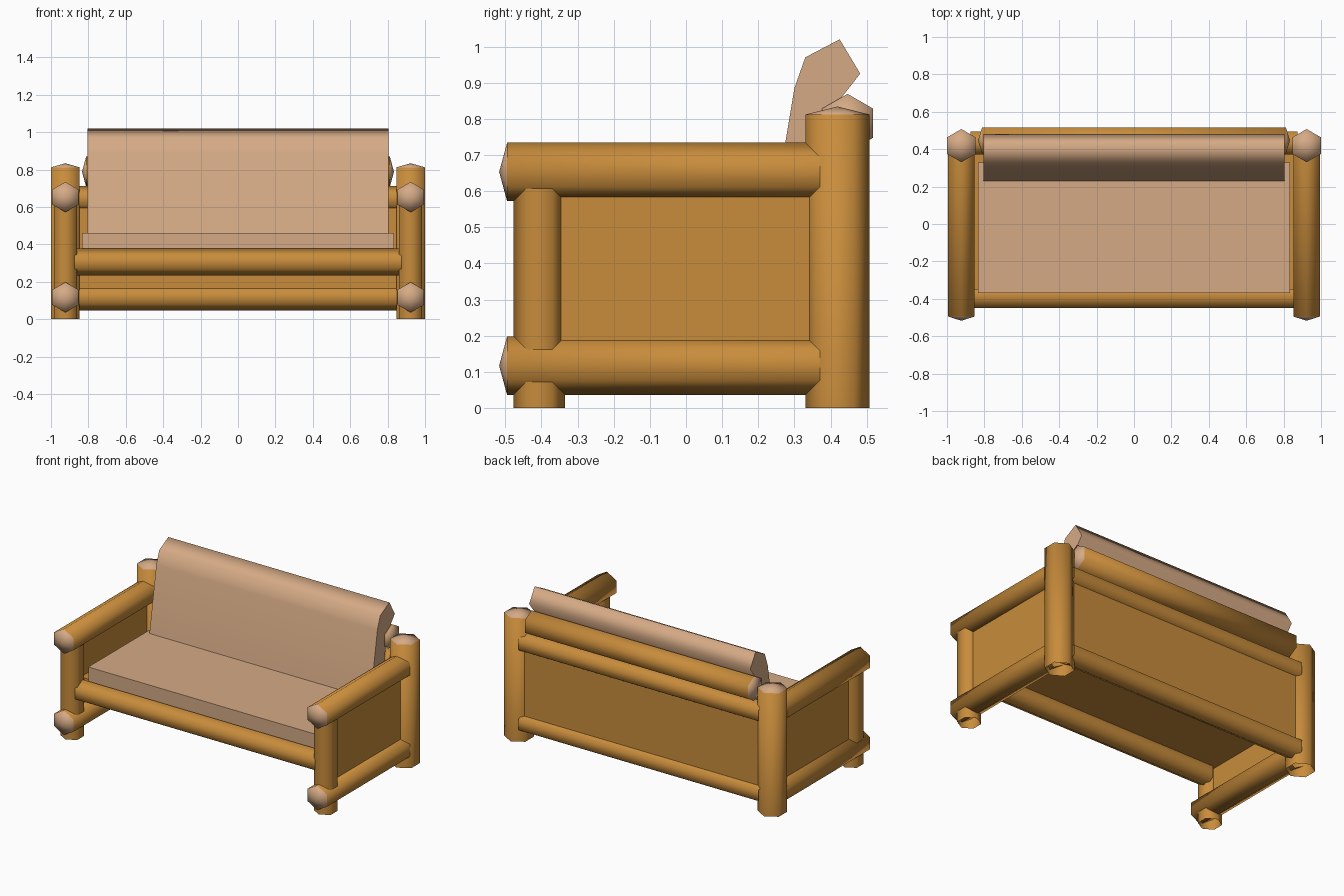
import bpy, math
from mathutils import Vector

if "Cube" in bpy.data.objects:
    bpy.data.objects.remove(bpy.data.objects["Cube"])


def material(name, rgb):
    m = bpy.data.materials.new(name)
    m.diffuse_color = (*rgb, 1)
    m.use_nodes = True
    m.node_tree.nodes["Principled BSDF"].inputs["Base Color"].default_value = m.diffuse_color
    return m


WOOD = material("log_wood", (0.578, 0.262, 0.044))
PALE = material("pale_cushion", (0.665, 0.402, 0.235))


def make(name, verts, faces, mats, pale_faces=()):
    me = bpy.data.meshes.new(name)
    me.from_pydata([tuple(v) for v in verts], [], faces)
    ob = bpy.data.objects.new(name, me)
    bpy.context.collection.objects.link(ob)
    for m in mats:
        me.materials.append(m)
    for i in pale_faces:
        me.polygons[i].material_index = 1
    bpy.ops.object.select_all(action='DESELECT')
    bpy.context.view_layer.objects.active = ob
    ob.select_set(True)
    bpy.ops.object.shade_smooth_by_angle(angle=math.radians(89))
    return ob


def log(name, a, b, r, tip_a=0, tip_b=0):
    """Six-sided log from a to b; a tip adds a pale, slightly pointed cut end."""
    a, b = Vector(a), Vector(b)
    d = (b - a).normalized()
    up = Vector((0, 1, 0)) if abs(d.z) > 0.5 else Vector((0, 0, 1))
    side = d.cross(up)
    ring = [r * (up * math.cos(i * math.pi / 3) + side * math.sin(i * math.pi / 3))
            for i in range(6)]
    verts = [a + v for v in ring] + [b + v for v in ring]
    faces = [(i, (i + 1) % 6, (i + 1) % 6 + 6, i + 6) for i in range(6)]
    pale = []
    for tip, base, end, sgn in ((tip_a, 0, a, -1), (tip_b, 6, b, 1)):
        if tip:
            verts.append(end + d * tip * sgn)
            k = len(verts) - 1
            for i in range(6):
                f = (base + i, base + (i + 1) % 6, k)
                pale.append(len(faces))
                faces.append(f if sgn > 0 else f[::-1])
    return make(name, verts, faces, (WOOD, PALE), pale)


def prism(name, profile, x0, x1, mat):
    """Extrude a (y, z) profile, counter-clockwise seen from +x, along x."""
    n = len(profile)
    verts = [(x, y, z) for x in (x0, x1) for y, z in profile]
    faces = [(i, (i + 1) % n, (i + 1) % n + n, i + n) for i in range(n)]
    faces += [tuple(range(n))[::-1], tuple(range(n, 2 * n))]
    return make(name, verts, faces, (mat,))


def box(name, x0, x1, y0, y1, z0, z1, mat):
    return prism(name, [(y0, z0), (y1, z0), (y1, z1), (y0, z1)], x0, x1, mat)


# Both ends: posts, arm logs and side panels
for s, tag in ((-1, "left"), (1, "right")):
    x = 0.923 * s
    log(f"back_post_{tag}", (x, 0.419, 0), (x, 0.419, 0.812), 0.0885, tip_b=0.022)
    log(f"front_post_{tag}", (x, -0.406, 0), (x, -0.406, 0.65), 0.0715)
    log(f"arm_log_{tag}", (x, -0.495, 0.653), (x, 0.372, 0.653), 0.081, tip_a=0.022)
    log(f"lower_side_log_{tag}", (x, -0.495, 0.117), (x, 0.372, 0.117), 0.081, tip_a=0.022)
    xs = sorted((0.902 * s, 0.943 * s))
    box(f"side_panel_{tag}", *xs, -0.40, 0.41, 0.12, 0.65, WOOD)

# Long logs across the sofa
log("back_top_log", (-0.812, 0.447, 0.788), (0.812, 0.447, 0.788), 0.081, 0.022, 0.022)
log("back_upper_rail", (-0.875, 0.433, 0.643), (0.875, 0.433, 0.643), 0.07)
log("back_lower_rail", (-0.875, 0.433, 0.117), (0.875, 0.433, 0.117), 0.07)
log("front_rail", (-0.88, -0.387, 0.305), (0.88, -0.387, 0.305), 0.072)

# Back panel and seat board
box("back_panel", -0.89, 0.89, 0.395, 0.465, 0.12, 0.64, WOOD)
box("seat_board", -0.90, 0.90, -0.35, 0.42, 0.34, 0.37, WOOD)

# Cushions
box("seat_cushion", -0.833, 0.833, -0.368, 0.33, 0.355, 0.46, PALE)
prism("back_cushion",
      [(0.222, 0.42), (0.335, 0.42), (0.40, 0.82), (0.482, 0.925),
       (0.425, 1.02), (0.33, 0.97), (0.30, 0.885)], -0.805, 0.805, PALE)
